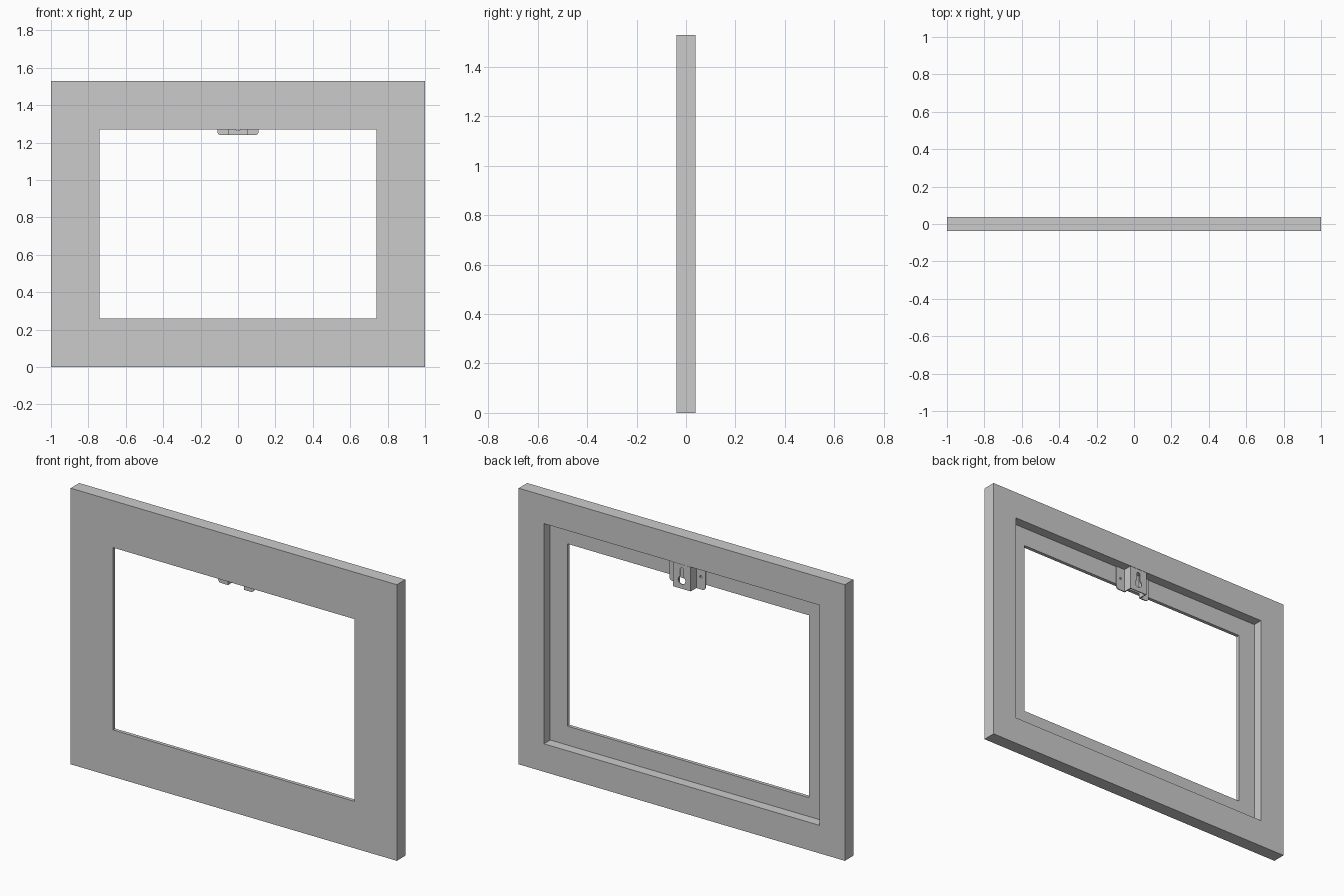
import bpy, bmesh, math

if "Cube" in bpy.data.objects:
    bpy.data.objects.remove(bpy.data.objects["Cube"])

D = 0.0375            # half depth of the frame
LIP = -0.018          # back face of the thin front lip
T = 0.006             # sheet thickness of the hanger
TOP, BOTTOM = 1.374, 1.24


def add_object(name, mesh):
    obj = bpy.data.objects.new(name, mesh)
    bpy.context.collection.objects.link(obj)
    return obj


def arc(cx, cz, r, a0, a1, n):
    angles = [math.radians(a0 + (a1 - a0) * i / n) for i in range(n + 1)]
    return [(cx + r * math.cos(a), cz + r * math.sin(a)) for a in angles]


def rect(x0, x1, z0, z1):
    return [(x0, z0), (x1, z0), (x1, z1), (x0, z1)]


def panel(name, outlines, y0, y1):
    """Flat panel from x/z outlines (extra outlines become holes), thick from y0 to y1."""
    curve = bpy.data.curves.new(name, 'CURVE')
    curve.dimensions = '2D'
    curve.fill_mode = 'BOTH'
    curve.extrude = (y1 - y0) / 2
    for pts in outlines:
        spline = curve.splines.new('POLY')
        spline.points.add(len(pts) - 1)
        for p, (x, z) in zip(spline.points, pts):
            p.co = (x, z, 0, 1)
        spline.use_cyclic_u = True
    temp = bpy.data.objects.new(name + "_outline", curve)
    bpy.context.collection.objects.link(temp)
    deps = bpy.context.evaluated_depsgraph_get()
    mesh = bpy.data.meshes.new_from_object(temp.evaluated_get(deps))
    bpy.data.objects.remove(temp)
    bm = bmesh.new()
    bm.from_mesh(mesh)
    bmesh.ops.remove_doubles(bm, verts=bm.verts, dist=1e-5)
    for v in bm.verts:
        x, z, d = v.co
        v.co = (x, (y0 + y1) / 2 - d, z)
    bmesh.ops.recalc_face_normals(bm, faces=bm.faces)
    bm.to_mesh(mesh)
    bm.free()
    mesh.shade_flat()
    return add_object(name, mesh)


# Frame: rectangular rings following the rebated cross-section (inset, y)
section = [(0, -D), (0, D), (0.155, D), (0.155, LIP), (0.26, LIP), (0.26, -D)]
bm = bmesh.new()
rings = [[bm.verts.new((x, y, z)) for x, z in rect(-1 + i, 1 - i, i, 1.53 - i)]
         for i, y in section]
for k, a in enumerate(rings):
    b = rings[(k + 1) % len(rings)]
    for j in range(4):
        n = (j + 1) % 4
        bm.faces.new((a[j], a[n], b[n], b[j]))
bmesh.ops.recalc_face_normals(bm, faces=bm.faces)
frame_mesh = bpy.data.meshes.new("frame")
bm.to_mesh(frame_mesh)
bm.free()
add_object("frame", frame_mesh)

# Hanger centre plate with keyhole
cz, r, s = 1.287, 0.022, 0.011
a = math.degrees(math.acos(s / r))
keyhole = arc(0, cz, r, 180 - a, 360 + a, 24) + arc(0, 1.345, s, 0, 180, 12)
panel("hanger_plate", [rect(-0.055, 0.055, BOTTOM, TOP), keyhole], D - T, D - 0.0005)

# Hanger side walls and screw flanges, mirrored left and right
for side, sign in (("left", -1), ("right", 1)):
    def flip(pts):
        return [(x * sign, z) for x, z in pts]
    c = 0.018
    flange = [(0.049, TOP), (0.049, BOTTOM)]
    flange += arc(0.11 - c, BOTTOM + c, c, -90, 0, 8) + [(0.11, TOP)]
    hole = arc(0.082, 1.31, 0.007, 0, 337.5, 15)
    panel("hanger_flange_" + side, [flip(flange), flip(hole)], LIP, LIP + T)
    panel("hanger_wall_" + side, [flip(rect(0.049, 0.055, BOTTOM, TOP))], LIP + T, D - T)
